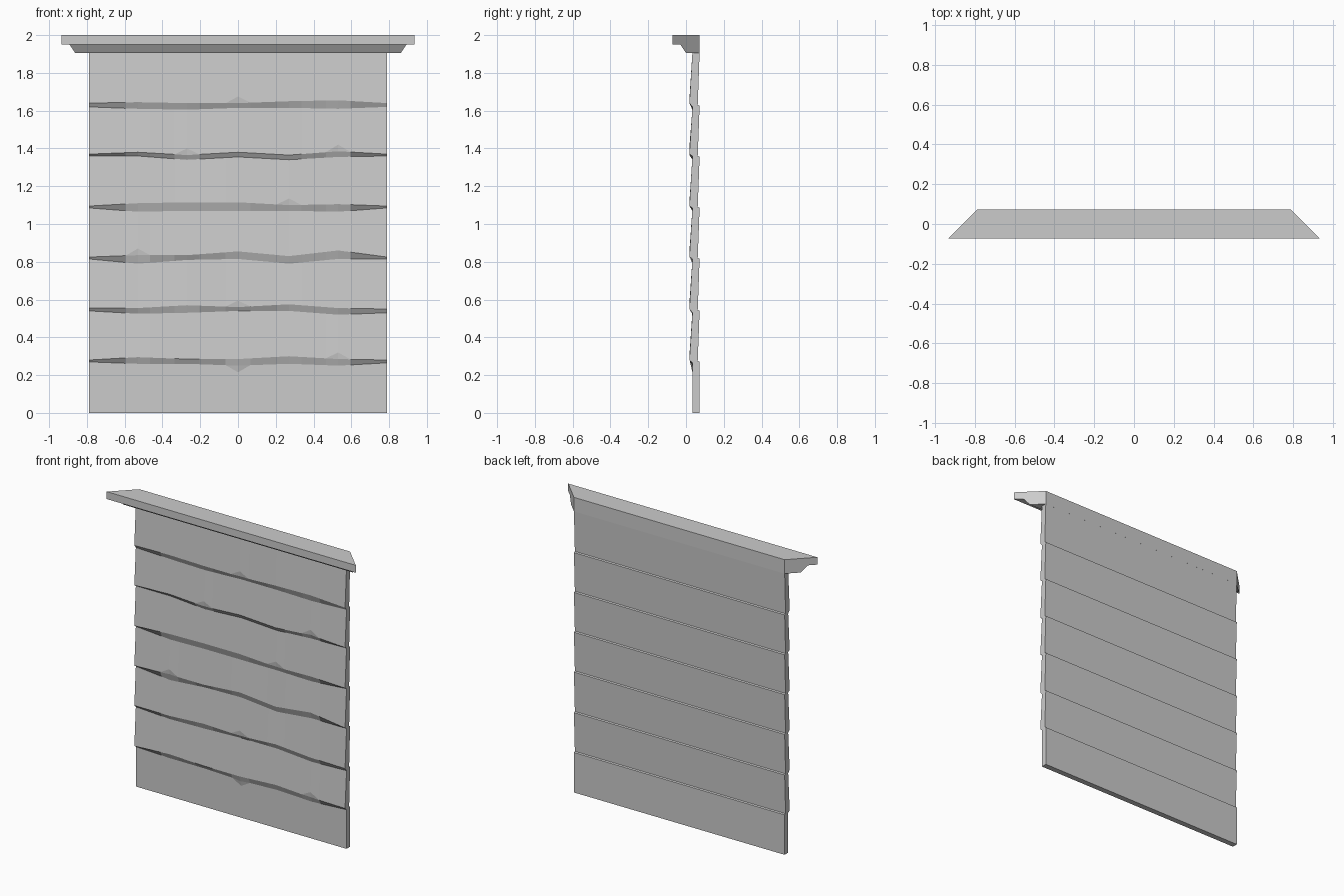
import bpy, bmesh

cube = bpy.data.objects.get("Cube")
if cube:
    bpy.data.objects.remove(cube, do_unlink=True)

# One plain grey material
grey = bpy.data.materials.new("plain_grey")
grey.use_nodes = True
colour = (0.6, 0.6, 0.6, 1)
grey.diffuse_color = colour
grey.node_tree.nodes["Principled BSDF"].inputs["Base Color"].default_value = colour

HALF_WIDTH, BACK, FRONT, LIP, WALL_TOP = 0.79, 0.072, 0.034, 0.018, 1.91
STATIONS = [-HALF_WIDTH, -0.53, -0.27, 0, 0.27, 0.53, HALF_WIDTH]
CHIP_WIDTH, CHIP_HEIGHT = 0.065, 0.035

# Each joint: height, lip rise and seam drop (in hundredths) at the stations,
# stations chipped above the lip, stations chipped below the seam
JOINTS = [
    (0.275, [.5, 2, 1, 1, 2.5, 1, .5], [.5, 1.5, 1.5, 2.5, 1.5, 2.5, 1], [5], [3]),
    (0.545, [1, 1, 2.5, 1.5, 3, 1, .5], [.5, 2, 1.5, .5, .5, 2.5, 1.5], [3], []),
    (0.82, [.5, 1.5, 1.5, 3.5, 1, 4, .5], [.5, 3, 1, .5, 3, .5, .5], [1], []),
    (1.09, [.5, 2, 2.5, 2.5, 1, 1.5, .5], [.5, 2.5, 2, 2, 2, 2.5, .5], [4], []),
    (1.36, [1, 2, .5, 2, .5, 2.5, 1], [0, 0, 2, .5, 2, .5, 0], [2, 5], []),
    (1.63, [1, 1.5, 1, 1, 2, 2.5, 1], [1, 2, 2.5, 1.5, 1.5, 2, 1], [3], []),
]


def make_object(name, bm):
    bmesh.ops.recalc_face_normals(bm, faces=bm.faces)
    mesh = bpy.data.meshes.new(name)
    bm.to_mesh(mesh)
    bm.free()
    mesh.materials.append(grey)
    obj = bpy.data.objects.new(name, mesh)
    bpy.context.collection.objects.link(obj)
    return obj


def along(values, x):
    """Interpolate hundredths between the stations."""
    for i in range(len(STATIONS) - 1):
        a, b = STATIONS[i], STATIONS[i + 1]
        if x <= b:
            t = (x - a) / (b - a)
            return (values[i] * (1 - t) + values[i + 1] * t) / 100
    return values[-1] / 100


def section(x):
    """Closed (y, z) outline of the boarded wall at position x."""
    outline = [(FRONT, 0)]
    for z, rise, drop, chips, low_chips in JOINTS:
        lip, seam = z + along(rise, x), z - along(drop, x)
        chipped = any(x == STATIONS[i] for i in chips)
        low = any(x == STATIONS[i] for i in low_chips)
        outline.append((FRONT, seam - (CHIP_HEIGHT if low else 0)))
        outline.append((FRONT - (0.008 if low else 0), seam))
        outline.append((LIP + (0.005 if chipped else 0), lip))
        outline.append((LIP + (0.001 if chipped else 0),
                        lip + (CHIP_HEIGHT if chipped else 0)))
    outline += [(FRONT, WALL_TOP), (BACK, WALL_TOP)]
    for z, *_ in reversed(JOINTS):
        outline += [(BACK - 0.01, z), (BACK, z - 0.004)]
    return outline + [(BACK, 0)]


# Boarded wall: sections joined across the width
columns = set(STATIONS)
for x in STATIONS[1:-1]:
    columns |= {x - CHIP_WIDTH, x + CHIP_WIDTH}
bm = bmesh.new()
rings = [[bm.verts.new((x, y, z)) for y, z in section(x)] for x in sorted(columns)]
for a, b in zip(rings, rings[1:]):
    for i in range(len(a)):
        bm.faces.new((a[i - 1], a[i], b[i], b[i - 1]))
bmesh.ops.remove_doubles(bm, verts=bm.verts, dist=0.0001)
bmesh.ops.holes_fill(bm, edges=[e for e in bm.edges if e.is_boundary], sides=0)
make_object("boarded_wall", bm)

# Cap moulding with mitred ends
PROFILE = [(BACK, 2), (-0.072, 2), (-0.072, 1.95), (-0.03, 1.95),
           (0, 1.905), (BACK, 1.905)]
bm = bmesh.new()
ends = [[bm.verts.new((side * (HALF_WIDTH + BACK - y), y, z)) for y, z in PROFILE]
        for side in (-1, 1)]
for i in range(len(PROFILE)):
    bm.faces.new((ends[0][i - 1], ends[0][i], ends[1][i], ends[1][i - 1]))
for end in ends:
    bm.faces.new(end)
make_object("cap_moulding", bm)
